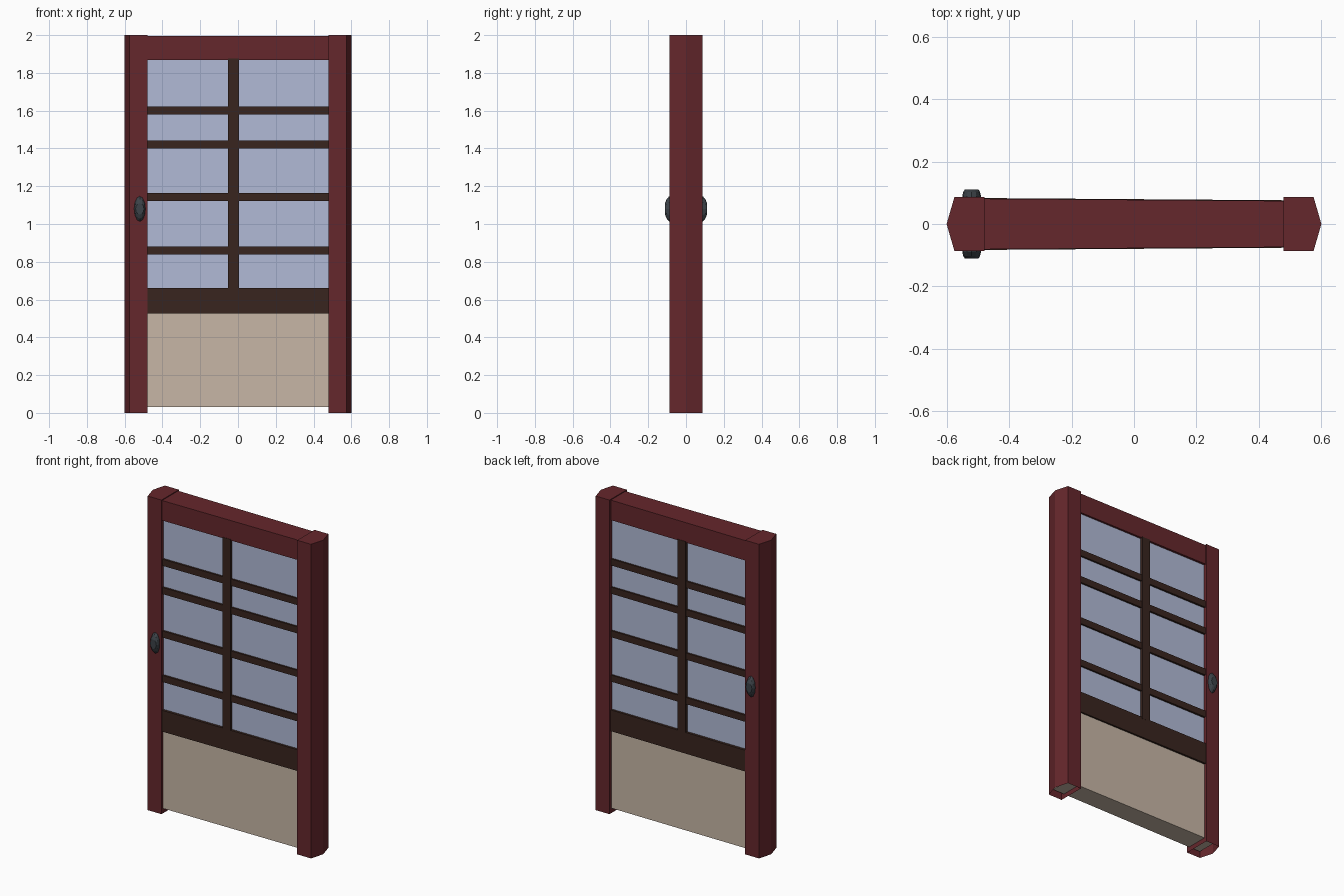
import bpy, bmesh, math

if "Cube" in bpy.data.objects:
    bpy.data.objects.remove(bpy.data.objects["Cube"])


def material(name, rgb):
    m = bpy.data.materials.new(name)
    m.diffuse_color = (*rgb, 1)
    m.use_nodes = True
    m.node_tree.nodes["Principled BSDF"].inputs["Base Color"].default_value = m.diffuse_color
    return m


RED = material("red_paint", (0.13, 0.02, 0.025))
BROWN = material("dark_wood", (0.04, 0.018, 0.013))
GLASS = material("glass", (0.44, 0.49, 0.67))
BEIGE = material("beige_panel", (0.57, 0.47, 0.38))
METAL = material("dark_metal", (0.045, 0.055, 0.065))


def finish(name, bm, mat):
    bmesh.ops.recalc_face_normals(bm, faces=bm.faces)
    mesh = bpy.data.meshes.new(name)
    bm.to_mesh(mesh)
    bm.free()
    mesh.materials.append(mat)
    obj = bpy.data.objects.new(name, mesh)
    bpy.context.collection.objects.link(obj)
    return obj


def loft(name, rings, mat, caps=(True, True)):
    bm = bmesh.new()
    loops = [[bm.verts.new(p) for p in ring] for ring in rings]
    n = len(loops[0])
    for a, b in zip(loops, loops[1:]):
        for i in range(n):
            j = (i + 1) % n
            bm.faces.new((a[i], a[j], b[j], b[i]))
    for loop, cap in zip((loops[0], loops[-1]), caps):
        if cap:
            bm.faces.new(loop)
    return finish(name, bm, mat)


def bar(name, x0, x1, z0, z1, left, right, mat):
    """Box whose half depth tapers from left (x=-0.48) to right (x=0.48)."""
    rings = []
    for x in (x0, x1):
        d = left + (right - left) * (x + 0.48) / 0.96
        rings.append([(x, -d, z0), (x, d, z0), (x, d, z1), (x, -d, z1)])
    return loft(name, rings, mat)


# side posts: pointed outer edge, open underneath
for side, sx in (("left", -1), ("right", 1)):
    profile = [(0.478, -0.087), (0.575, -0.087), (0.6, 0), (0.575, 0.087), (0.478, 0.087)]
    loft(side + "_post", [[(sx * x, y, z) for x, y in profile] for z in (0, 2)],
         RED, caps=(False, True))

# rails, lower panel and glazing
bar("top_rail", -0.48, 0.48, 1.868, 1.995, 0.081, 0.074, RED)
bar("middle_rail", -0.48, 0.48, 0.525, 0.66, 0.083, 0.076, BROWN)
bar("lower_panel", -0.56, 0.56, 0.03, 0.53, 0.07, 0.066, BEIGE)
bar("window_glass", -0.48, 0.48, 0.65, 1.88, 0.066, 0.062, GLASS)

# glazing bars
bar("upright_glazing_bar", -0.054, 0.004, 0.65, 1.875, 0.081, 0.079, BROWN)
for i, z in enumerate((0.86, 1.143, 1.42, 1.60)):
    bar(f"cross_glazing_bar_{i + 1}", -0.48, 0.48, z - 0.021, z + 0.021, 0.079, 0.073, BROWN)

# faceted oval knobs on both faces
for side, sy in (("front", -1), ("back", 1)):
    rings = []
    for y, rx, rz in ((0.08, 0.029, 0.07), (0.09, 0.03, 0.066), (0.102, 0.027, 0.052), (0.111, 0.022, 0.03)):
        rings.append([(-0.52 + rx * math.cos(math.tau * k / 12), sy * y,
                       1.08 + rz * math.sin(math.tau * k / 12)) for k in range(12)])
    loft(side + "_knob", rings, METAL)
